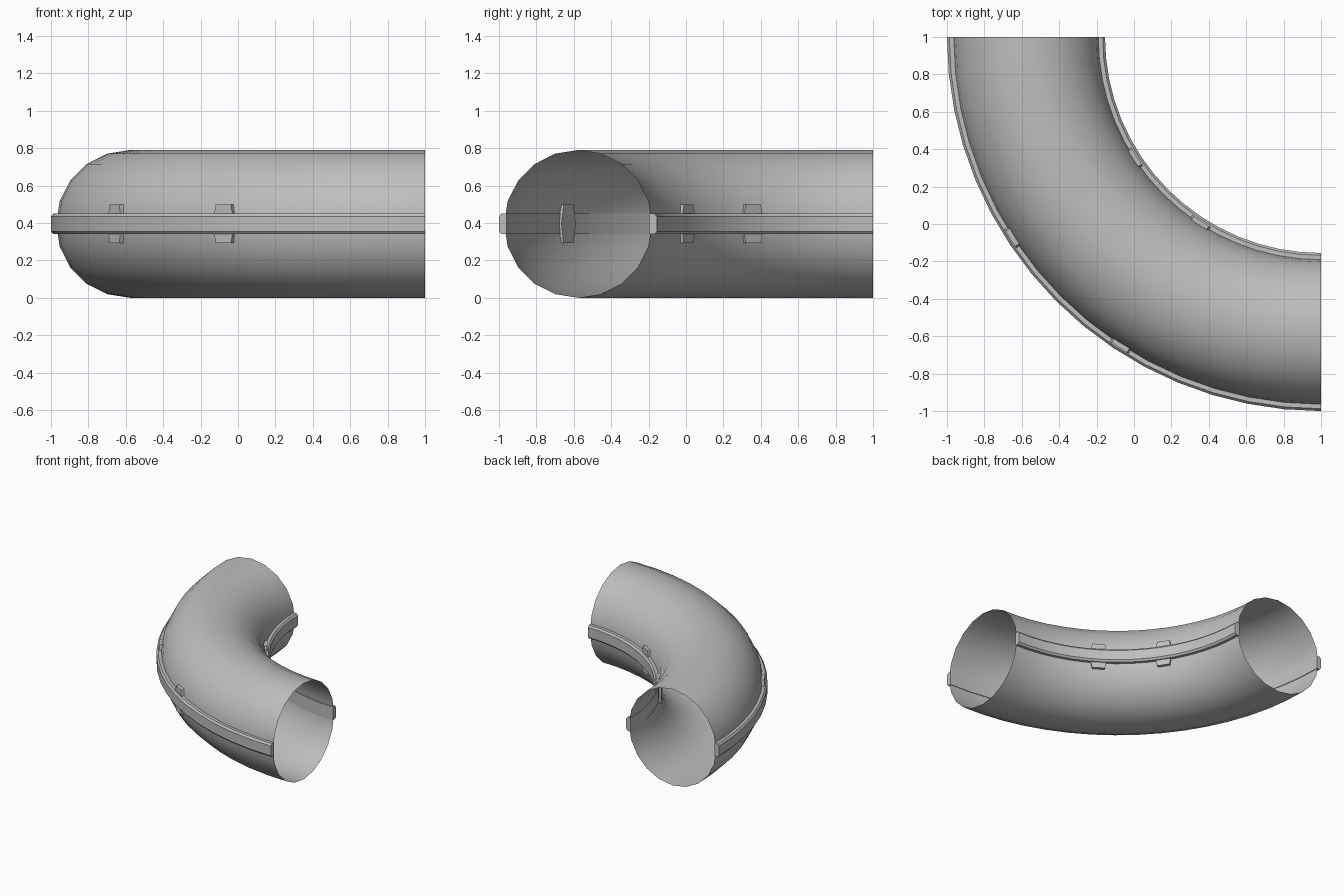
import bpy, bmesh
from math import pi, cos, sin, radians
from mathutils import Vector

cube = bpy.data.objects.get("Cube")
if cube:
    bpy.data.objects.remove(cube, do_unlink=True)

BEND = 1.5775      # radius of the bend's centre line
TUBE = 0.395       # radius of the pipe
STEPS = 16         # segments along the quarter bend
SIDES = 20         # sides around the pipe

grey = bpy.data.materials.new("pipe grey")
grey.use_nodes = True
colour = (0.52, 0.52, 0.52, 1)
grey.diffuse_color = colour
grey.node_tree.nodes["Principled BSDF"].inputs["Base Color"].default_value = colour


def place(angle, radial, height, along=0):
    """Point on the bend: angle around it, distance from its pivot, height."""
    out = Vector((-cos(angle), -sin(angle), 0))
    tangent = Vector((sin(angle), -cos(angle), 0))
    return Vector((1, 1, TUBE + height)) + out * radial + tangent * along


def finish(name, bm):
    mesh = bpy.data.meshes.new(name)
    bm.to_mesh(mesh)
    bm.free()
    obj = bpy.data.objects.new(name, mesh)
    bpy.context.collection.objects.link(obj)
    mesh.materials.append(grey)
    bpy.ops.object.select_all(action='DESELECT')
    obj.select_set(True)
    bpy.context.view_layer.objects.active = obj
    bpy.ops.object.shade_smooth_by_angle(angle=radians(30))
    return obj


def sweep(name, profile, capped):
    """Carry a closed (radial, height) profile round the quarter bend."""
    bm = bmesh.new()
    rings = [[bm.verts.new(place(pi / 2 * i / STEPS, BEND + r, z)) for r, z in profile]
             for i in range(STEPS + 1)]
    n = len(profile)
    for a, b in zip(rings, rings[1:]):
        for j in range(n):
            k = (j + 1) % n
            bm.faces.new((a[j], b[j], b[k], a[k]))
    if capped:
        bm.faces.new(rings[0])
        bm.faces.new(rings[-1][::-1])
        bmesh.ops.recalc_face_normals(bm, faces=bm.faces)
    return finish(name, bm)


def clip(name, angle, side):
    """Tapered flat plate straddling the seam."""
    outline = [(-.07, 0), (-.048, .103), (.048, .103),
               (.07, 0), (.048, -.103), (-.048, -.103)]
    bm = bmesh.new()
    inner, outer = [[bm.verts.new(place(angle, BEND + side * r, z, t)) for t, z in outline]
                    for r in (.363, .403)]
    bm.faces.new(inner)
    bm.faces.new(outer)
    for j in range(6):
        k = (j + 1) % 6
        bm.faces.new((inner[j], inner[k], outer[k], outer[j]))
    bmesh.ops.recalc_face_normals(bm, faces=bm.faces)
    finish(name, bm)


# Open-ended curved pipe
circle = [(TUBE * cos(2 * pi * j / SIDES), TUBE * sin(2 * pi * j / SIDES))
          for j in range(SIDES)]
sweep("curved_pipe", circle, False)

# Seam ribs and clips on the outside and inside of the bend
rib = [(.381, -.055), (.410, -.055), (.4225, -.04),
       (.4225, .04), (.410, .055), (.381, .055)]
for label, side in (("outer", 1), ("inner", -1)):
    sweep(label + "_seam_rib", [(side * r, z) for r, z in rib], True)
    for end, degrees in (("back", 33), ("front", 57)):
        clip(f"{label}_{end}_clip", radians(degrees), side)
